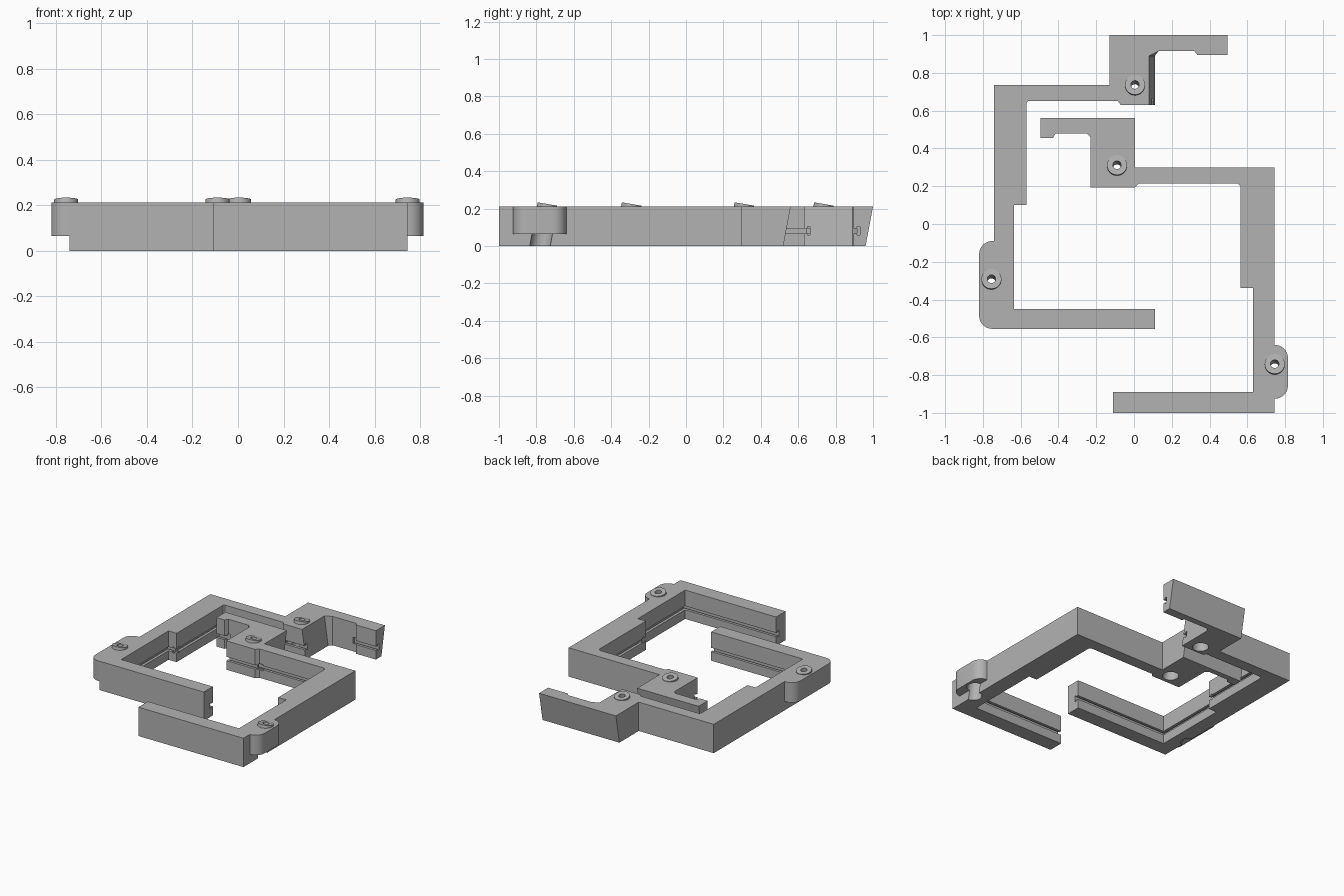
import bpy, bmesh, math
from mathutils import Vector, Matrix

if "Cube" in bpy.data.objects:
    bpy.data.objects.remove(bpy.data.objects["Cube"])

H = 0.212                 # frame height
TILT = math.radians(10)   # lean of the screw bores
mat = bpy.data.materials.new("grey_plastic")
mat.diffuse_color = (0.45, 0.45, 0.45, 1)
mat.use_nodes = True
mat.node_tree.nodes["Principled BSDF"].inputs["Base Color"].default_value = mat.diffuse_color


def finish(bm, name):
    bmesh.ops.recalc_face_normals(bm, faces=bm.faces)
    me = bpy.data.meshes.new(name)
    bm.to_mesh(me)
    bm.free()
    ob = bpy.data.objects.new(name, me)
    bpy.context.collection.objects.link(ob)
    me.materials.append(mat)
    return ob


def prism(name, pts, z0, z1, shape=None):
    bm = bmesh.new()
    lo = [bm.verts.new((x, y, z0)) for x, y in pts]
    hi = [bm.verts.new((x, y, z1)) for x, y in pts]
    bm.faces.new(lo)
    bm.faces.new(hi)
    n = len(pts)
    for i in range(n):
        j = (i + 1) % n
        bm.faces.new((lo[i], lo[j], hi[j], hi[i]))
    if shape:
        for v in bm.verts:
            shape(v.co)
    return finish(bm, name)


def tilted_cylinder(name, x, y, r, a, b):
    """Cylinder on the leaning axis through (x, y, H), from a to b along it."""
    bm = bmesh.new()
    m = (Matrix.Translation((x, y, H)) @ Matrix.Rotation(-TILT, 4, 'X')
         @ Matrix.Translation((0, 0, (a + b) / 2)))
    bmesh.ops.create_cone(bm, cap_ends=True, segments=40, radius1=r,
                          radius2=r, depth=b - a, matrix=m)
    return finish(bm, name)


def combine(ob, tool, op):
    mod = ob.modifiers.new("join", 'BOOLEAN')
    mod.operation, mod.object, mod.solver = op, tool, 'EXACT'
    bpy.context.view_layer.objects.active = ob
    bpy.ops.object.modifier_apply(modifier=mod.name)
    bpy.data.objects.remove(tool, do_unlink=True)


def rounded_tab(x_in, x_out, y0, y1, r=0.07):
    """Side lug with two rounded outer corners."""
    s = 1 if x_out > x_in else -1
    pts = [(x_in, y0)]
    for cy, a0 in ((y0 + r, -90), (y1 - r, 0)):
        for k in range(9):
            a = math.radians(a0 + k * 90 / 8)
            pts.append((x_out - s * r + s * r * math.cos(a), cy + r * math.sin(a)))
    pts.append((x_in, y1))
    return prism("tab", pts, 0.065, H)


def groove(ob, path, side):
    """T-slot along the inner faces; side is +1 if material is left of the path."""
    for p, q in zip(path, path[1:]):
        p, q = Vector(p), Vector(q)
        d = (q - p).normalized()
        n = Vector((-d.y, d.x)) * side
        for near, far, z0, z1 in ((-0.004, 0.024, 0.067, 0.095),
                                  (0.02, 0.034, 0.058, 0.104)):
            a, b = p - d * far, q + d * far
            # keep slot from running past the step into air-side faces
            pts = [a + n * near, b + n * near, b + n * far, a + n * far]
            combine(ob, prism("slot", pts, z0, z1), 'DIFFERENCE')


def build(name, outline, shape, tab, paths, side, holes):
    ob = prism(name, outline, 0, H, shape)
    combine(ob, rounded_tab(*tab), 'UNION')
    for x, y in holes:      # leaning washers on the top face
        combine(ob, tilted_cylinder("washer", x, y, 0.053, -0.03, 0.013), 'UNION')
    for p in paths:
        groove(ob, p, side)
    for x, y in holes:      # through bore and wide bore from below
        combine(ob, tilted_cylinder("bore", x, y, 0.022, -0.4, 0.1), 'DIFFERENCE')
        combine(ob, tilted_cylinder("wide_bore", x, y, 0.054, -0.4, -0.095), 'DIFFERENCE')
    for o in bpy.context.selected_objects:
        o.select_set(False)
    ob.select_set(True)
    bpy.context.view_layer.objects.active = ob
    bpy.ops.object.shade_smooth_by_angle(angle=math.radians(25))


# Left half of the frame
left = [(-0.13, 1), (0.495, 1), (0.495, 0.895), (0.335, 0.895), (0.32, 0.915),
        (0.13, 0.915), (0.11, 0.89), (0.11, 0.63), (-0.07, 0.63), (-0.085, 0.65),
        (-0.56, 0.65), (-0.57, 0.64), (-0.57, 0.1), (-0.635, 0.1), (-0.635, -0.45),
        (0.11, -0.45), (0.11, -0.555), (-0.74, -0.555), (-0.74, 0.735), (-0.13, 0.735)]


def shape_left(co):
    if co.y > 0.99 and co.z < 0.1:          # leaning back face
        co.y -= 0.04
    if abs(co.x - 0.11) < 0.001 and co.y > 0.6 and co.z > 0.1:
        co.x -= 0.03                        # sloped block side


build("left_frame", left, shape_left, (-0.70, -0.82, -0.555, -0.09),
      [[(0.15, -0.45), (-0.635, -0.45), (-0.635, 0.1), (-0.57, 0.1),
        (-0.57, 0.65), (-0.085, 0.65)],
       [(-0.085, 0.63), (0.15, 0.63)], [(0.33, 0.895), (0.55, 0.895)]],
      1, [(-0.755, -0.293), (0.005, 0.735)])

# Right half of the frame
right = [(0.005, 0.56), (-0.495, 0.56), (-0.495, 0.455), (-0.43, 0.455),
         (-0.415, 0.48), (-0.25, 0.48), (-0.23, 0.46), (-0.23, 0.193),
         (0.005, 0.193), (0.025, 0.215), (0.55, 0.215), (0.565, 0.2),
         (0.565, -0.34), (0.63, -0.34), (0.63, -0.89), (-0.11, -0.89),
         (-0.11, -1), (0.745, -1), (0.745, 0.3), (0.005, 0.3)]


def shape_right(co):
    if co.y > 0.55 and co.z < 0.1:
        co.y -= 0.04


build("right_frame", right, shape_right, (0.70, 0.815, -0.925, -0.64),
      [[(-0.15, -0.89), (0.63, -0.89), (0.63, -0.34), (0.565, -0.34),
        (0.565, 0.215), (0.025, 0.215)],
       [(0.02, 0.193), (-0.27, 0.193)], [(-0.43, 0.455), (-0.55, 0.455)]],
      -1, [(0.745, -0.743), (-0.09, 0.31)])
